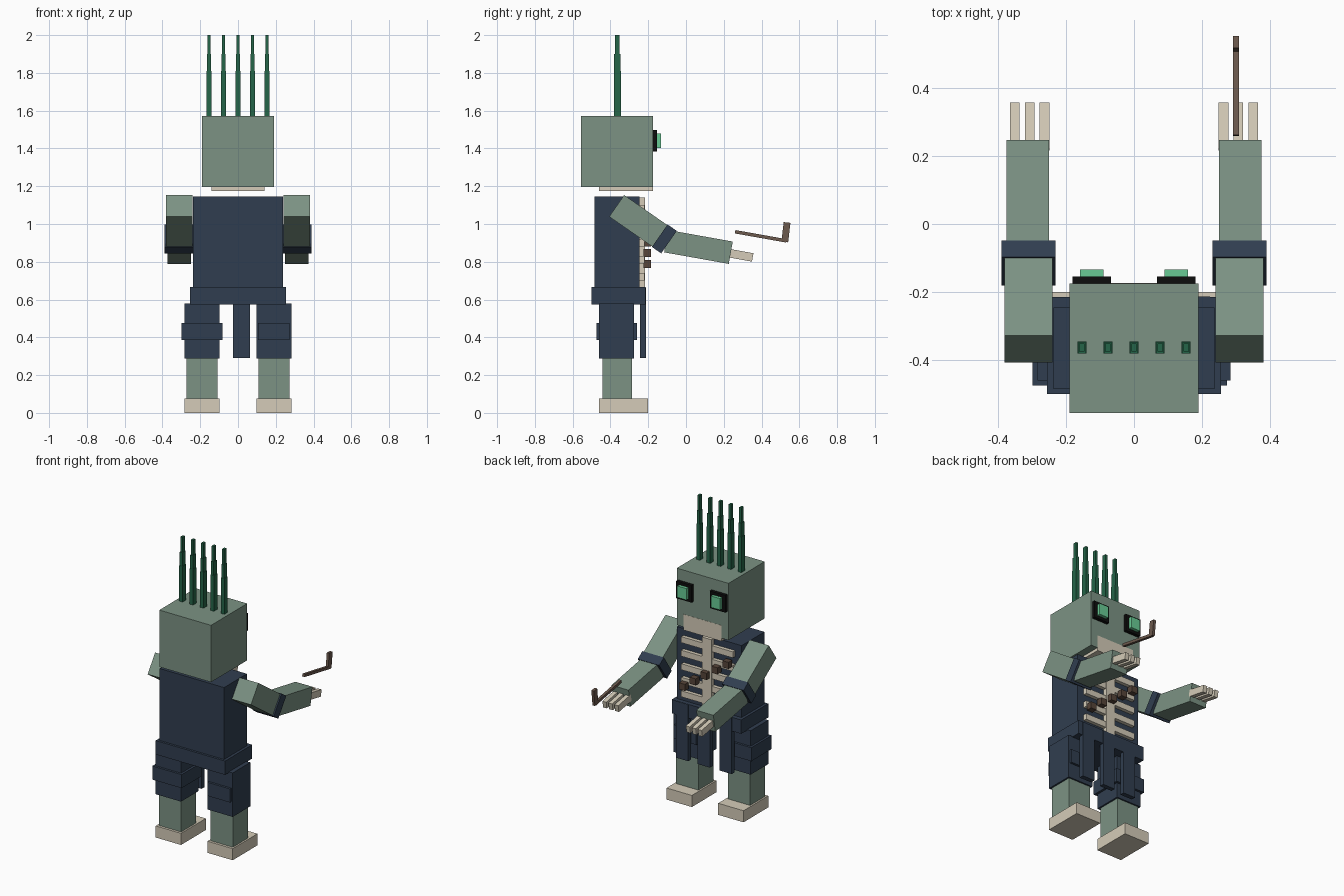
import bpy
import math
from mathutils import Matrix, Vector

cube = bpy.data.objects.get("Cube")
if cube:
    bpy.data.objects.remove(cube, do_unlink=True)


def material(name, rgb):
    m = bpy.data.materials.new(name)
    m.use_nodes = True
    m.diffuse_color = (*rgb, 1)
    m.node_tree.nodes["Principled BSDF"].inputs["Base Color"].default_value = (*rgb, 1)
    return m


SKIN = material("grey green skin", (0.2, 0.29, 0.23))
NAVY = material("navy cloth", (0.03, 0.048, 0.08))
BONE = material("bone", (0.66, 0.6, 0.48))
SPIKE = material("dark green", (0.018, 0.13, 0.065))
GLOW = material("bright eye green", (0.14, 0.6, 0.3))
BLACK = material("black", (0.004, 0.004, 0.004))
WOOD = material("brown wood", (0.15, 0.1, 0.075))
POUCH = material("dark brown leather", (0.095, 0.06, 0.042))


def place(name, mat, size, matrix):
    bpy.ops.mesh.primitive_cube_add(size=1)
    ob = bpy.context.object
    ob.name = ob.data.name = name
    ob.data.transform(matrix @ Matrix.Diagonal((*size, 1)))
    ob.data.materials.append(mat)
    return ob


def box(name, mat, x, y, z):
    """Axis-aligned box from (low, high) pairs."""
    ranges = (x, y, z)
    centre = Vector([(a + b) / 2 for a, b in ranges])
    return place(name, mat, [b - a for a, b in ranges], Matrix.Translation(centre))


def limb(name, mat, x, start, end, width, thick):
    """Box running between two (y, z) points."""
    a, b = Vector((x, *start)), Vector((x, *end))
    d = b - a
    turn = Matrix.Rotation(math.atan2(d.z, d.y), 4, "X")
    return place(name, mat, (width, d.length, thick),
                 Matrix.Translation((a + b) / 2) @ turn)


# Head and jaw
box("head", SKIN, (-0.19, 0.19), (-0.555, -0.175), (1.195, 1.573))
box("jaw", BONE, (-0.14, 0.14), (-0.46, -0.174), (1.175, 1.28))

# Hair spikes, stepped towards the tip
for i in range(5):
    x = (i - 2) * 0.0765
    for part, w, d, low, high in (("base", 0.013, 0.018, 1.57, 1.81),
                                  ("middle", 0.01, 0.017, 1.81, 1.9),
                                  ("tip", 0.008, 0.012, 1.9, 2.0)):
        box(f"hair_{part}_{i}", SPIKE, (x - w, x + w),
            (-0.363 - d, -0.363 + d), (low, high))

# Torso, waist and hanging cloth strips
box("torso", NAVY, (-0.237, 0.237), (-0.485, -0.245), (0.66, 1.145))
box("waist", NAVY, (-0.255, 0.255), (-0.5, -0.215), (0.575, 0.667))
for i in range(3):
    x = 0.018 + (i - 1) * 0.16
    box(f"cloth_strip_{i}", NAVY, (x - 0.045, x + 0.045), (-0.243, -0.213), (0.29, 0.665))

# Rib cage
box("sternum", BONE, (-0.035, 0.035), (-0.25, -0.218), (0.665, 1.14))
for i in range(5):
    z = 0.72 + i * 0.09
    box(f"rib_{i}", BONE, (-0.19, 0.19), (-0.25, -0.221), (z - 0.02, z + 0.02))

# Diagonal row of pouches
for i in range(5):
    x, z = 0.16 - i * 0.08, 0.788 + i * 0.058
    box(f"pouch_{i}", POUCH, (x - 0.022, x + 0.022), (-0.225, -0.185), (z - 0.022, z + 0.022))

for side, s in (("left", 1), ("right", -1)):
    # Eye
    for part, mat, w, h, y in (("socket", BLACK, 0.057, 0.057, -0.154),
                               ("pupil", GLOW, 0.034, 0.038, -0.133)):
        x = s * 0.124
        box(f"{side}_eye_{part}", mat, (x - w, x + w), (-0.18, y), (1.441 - h, 1.441 + h))

    # Leg
    x = s * 0.19
    box(f"{side}_foot", BONE, (x - 0.093, x + 0.093), (-0.46, -0.2), (0, 0.077))
    box(f"{side}_shin", SKIN, (x - 0.082, x + 0.082), (-0.443, -0.285), (0.07, 0.3))
    box(f"{side}_trouser", NAVY, (x - 0.093, x + 0.093), (-0.46, -0.275), (0.288, 0.58))
    w = 0.083 if s > 0 else 0.108
    box(f"{side}_knee_band", NAVY, (x - w, x + w), (-0.475, -0.26), (0.387, 0.477))

    # Arm, cuff and fingers
    x = s * 0.31
    limb(f"{side}_upper_arm", SKIN, x, (-0.367, 1.096), (-0.115, 0.921), 0.14, 0.139)
    limb(f"{side}_cuff", NAVY, x, (-0.139, 0.938), (-0.09, 0.904), 0.158, 0.145)
    limb(f"{side}_forearm", SKIN, s * 0.312, (-0.105, 0.909), (0.237, 0.848), 0.125, 0.12)
    for i in range(3):
        limb(f"{side}_finger_{i}", BONE, s * (0.263 + i * 0.044),
             (0.22, 0.847), (0.353, 0.823), 0.028, 0.045)

# Bent stick floating over the left hand
limb("stick_shaft", WOOD, 0.3, (0.26, 0.959), (0.53, 0.911), 0.018, 0.018)
limb("stick_end", WOOD, 0.3, (0.523, 0.905), (0.535, 1.008), 0.018, 0.036)
